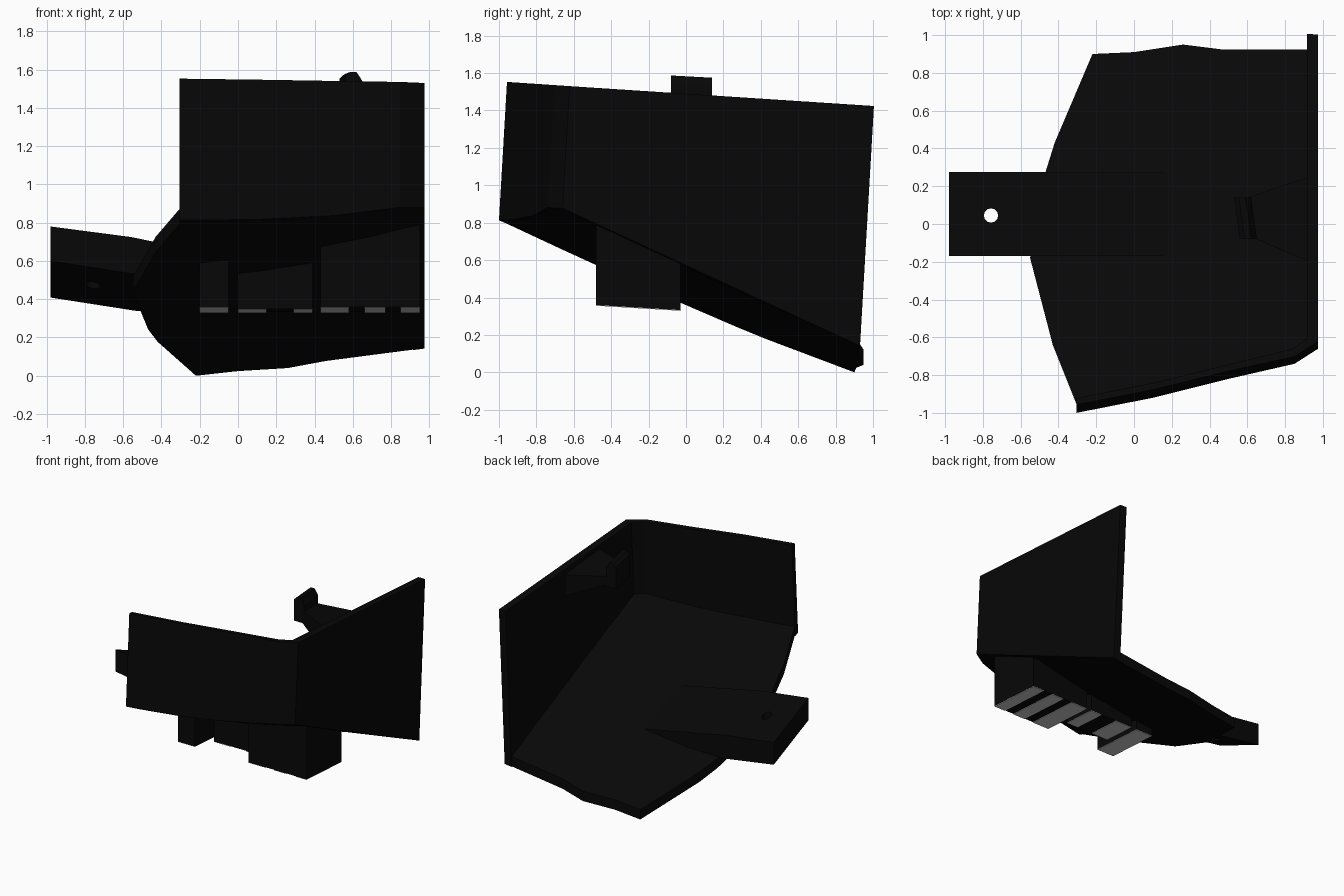
import bpy, bmesh
from mathutils import Vector

cube = bpy.data.objects.get("Cube")
if cube:
    bpy.data.objects.remove(cube, do_unlink=True)


def material(name, value):
    m = bpy.data.materials.new(name)
    m.use_nodes = True
    m.diffuse_color = (value, value, value, 1)
    m.node_tree.nodes["Principled BSDF"].inputs["Base Color"].default_value = (value, value, value, 1)
    return m


black = material("matte_black", 0.0022)
grey = material("contact_grey", 0.6)
THICK = 0.08


def floor_z(x, y):
    """Height of the sloping, gently dished floor's underside."""
    sag = 0.035 * (1 - ((x - 0.1) / 0.65) ** 2) * min(1, max(0, 0.9 - y))
    return 0.13 * (x + 0.22) - 0.445 * (y - 0.9) - sag


def finish(name, bm, mat):
    bmesh.ops.recalc_face_normals(bm, faces=bm.faces)
    mesh = bpy.data.meshes.new(name)
    bm.to_mesh(mesh)
    bm.free()
    mesh.materials.append(mat)
    ob = bpy.data.objects.new(name, mesh)
    bpy.context.collection.objects.link(ob)
    return ob


def loft_mesh(low, high):
    """Solid between two matching outlines."""
    bm = bmesh.new()
    a = [bm.verts.new(p) for p in low]
    b = [bm.verts.new(p) for p in high]
    bm.faces.new(a[::-1])
    bm.faces.new(b)
    for i in range(len(a)):
        j = (i + 1) % len(a)
        bm.faces.new((a[i], a[j], b[j], b[i]))
    return bm


def loft(name, low, high, mat):
    return finish(name, loft_mesh(low, high), mat)


def rect(x0, x1, y0, y1):
    return [(x0, y0), (x1, y0), (x1, y1), (x0, y1)]


# Sloping floor plate: flat slab, cut into a grid, then bent to the floor height
outline = [(-0.29, -0.99), (0.27, -0.87), (0.72, -0.76), (0.85, -0.73), (0.97, -0.65),
           (0.97, 0.925), (0.46, 0.925), (0.26, 0.95), (0, 0.91), (-0.22, 0.9),
           (-0.42, 0.43), (-0.47, 0.27), (-0.55, -0.18), (-0.43, -0.64)]
bm = loft_mesh([(x, y, 0) for x, y in outline], [(x, y, THICK) for x, y in outline])
cuts = [((x, 0, 0), (1, 0, 0)) for x in (-0.2, 0.1, 0.4, 0.7)]
cuts += [((0, y, 0), (0, 1, 0)) for y in (-0.5, -0.1, 0.4)]
for co, no in cuts:
    bmesh.ops.bisect_plane(bm, geom=bm.verts[:] + bm.edges[:] + bm.faces[:], plane_co=co, plane_no=no)
for v in bm.verts:
    v.co.z += floor_z(v.co.x, v.co.y)
finish("floor_plate", bm, black)

# Front and side wall, one bent panel leaning slightly back
outer = [(-0.305, -1.0), (0.1, -0.92), (0.5, -0.82), (0.85, -0.74), (0.975, -0.66), (0.975, 0.93)]
inner = [(-0.305, -0.965), (0.1, -0.885), (0.5, -0.785), (0.84, -0.7), (0.915, -0.645), (0.915, 0.93)]


def wall_low(p):
    return Vector((p[0], p[1], floor_z(*p)))


def wall_high(p):
    z = 1.55 - 0.0667 * (p[1] + 0.96)
    return Vector((p[0], p[1] + 0.058 * (z - floor_z(*p)), z))


bm = bmesh.new()
rings = []
for o, i in zip(outer, inner):
    pts = (wall_low(o), wall_high(o), wall_high(i), wall_low(i))
    rings.append([bm.verts.new(p) for p in pts])
for r, s in zip(rings, rings[1:]):
    for k in range(4):
        n = (k + 1) % 4
        bm.faces.new((r[k], r[n], s[n], s[k]))
bm.faces.new(rings[0])
bm.faces.new(rings[-1][::-1])
finish("front_and_side_wall", bm, black)

# Mounting tab: wedge that fades into the floor, with a bolt hole
sections = []
for y in (-0.17, 0.275):
    drop = 0.43 * (y + 0.17)
    sections.append([(-0.98, y, 0.60 - drop), (-0.53, y, 0.53 - drop),
                     (0.18, y, floor_z(0.18, y) + 0.04), (0.18, y, floor_z(0.18, y) + THICK),
                     (-0.56, y, 0.725 - drop), (-0.98, y, 0.78 - drop)])
tab = loft("mounting_tab", sections[0], sections[1], black)
bpy.ops.mesh.primitive_cylinder_add(vertices=12, radius=0.038, depth=1, location=(-0.757, 0.045, 0.6))
cutter = bpy.context.object
cutter.name = "bolt_hole_cutter"
cutter.hide_render = True
cut = tab.modifiers.new("bolt_hole", "BOOLEAN")
cut.object = cutter
cut.operation = "DIFFERENCE"
cut.solver = "EXACT"
bpy.context.view_layer.objects.active = tab
bpy.ops.object.modifier_apply(modifier=cut.name)
bpy.data.objects.remove(cutter, do_unlink=True)


# Connector blocks under the floor, with grey contact pads
def block_z(y):
    return 0.36 - 0.06 * (y + 0.48)


blocks = [("small", -0.2, -0.05, -0.48, [(-0.2, -0.05)]),
          ("middle", 0.0, 0.39, -0.31, [(0.0, 0.15), (0.29, 0.39)]),
          ("large", 0.43, 0.95, -0.48, [(0.43, 0.58), (0.66, 0.77), (0.85, 0.95)])]
BACK = -0.03
for label, x0, x1, front, strips in blocks:
    base = rect(x0, x1, front, BACK)
    loft(label + "_connector", [(x, y, block_z(y)) for x, y in base],
         [(x, y, floor_z(x, y) + 0.03) for x, y in base], black)
    for n, (a, b) in enumerate(strips):
        pad = rect(a, b, front, BACK)
        loft(f"{label}_contact_{n + 1}", [(x, y, block_z(y) - 0.004) for x, y in pad],
             [(x, y, block_z(y) + 0.001) for x, y in pad], grey)

# Latch bracket on the inside of the side wall
near = [(0.93, -0.2, 1.25), (0.93, 0.25, 1.25), (0.93, 0.25, 1.43), (0.93, -0.2, 1.47)]
far = [(0.6, -0.06, 1.4), (0.6, 0.14, 1.4), (0.6, 0.14, 1.46), (0.6, -0.06, 1.49)]
loft("latch_arm", near, far, black)
lip = [(0.53, 1.39), (0.62, 1.39), (0.62, 1.54), (0.59, 1.587), (0.555, 1.587), (0.53, 1.565)]
loft("latch_lip", [(x + 0.03, -0.08, z) for x, z in lip],
     [(x, 0.14, z - 0.012) for x, z in lip], black)
